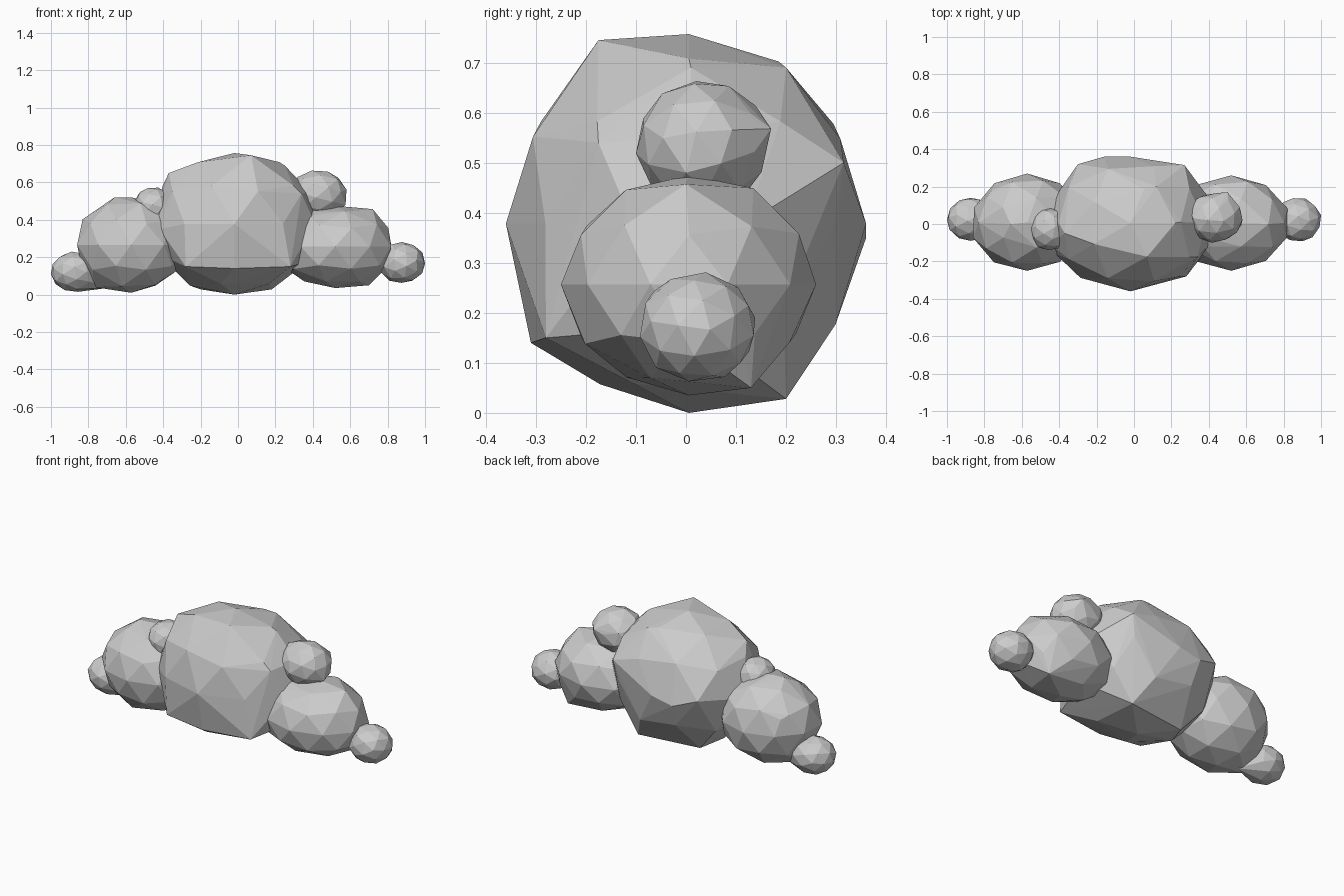
import bpy, bmesh, random
from mathutils import Vector, Euler

if "Cube" in bpy.data.objects:
    bpy.data.objects.remove(bpy.data.objects["Cube"])

random.seed(4)


def lump(name, lo, hi, corners=(), turn=(0, 0, 0), rough=0.02):
    """Faceted boulder filling the box lo..hi, with optional pulled-out corners."""
    bm = bmesh.new()
    bmesh.ops.create_icosphere(bm, subdivisions=2, radius=1)
    rot = Euler(turn).to_matrix()
    pts = [rot @ v.co * (1 + random.uniform(-rough, rough)) for v in bm.verts]
    bm.free()
    # fit exactly to the box
    for a in range(3):
        p0, p1 = min(p[a] for p in pts), max(p[a] for p in pts)
        for p in pts:
            p[a] = lo[a] + (p[a] - p0) / (p1 - p0) * (hi[a] - lo[a])
    # convex skin: corners swallow nearby points and leave broad facets
    bm = bmesh.new()
    for p in pts + [Vector(c) for c in corners]:
        bm.verts.new(p)
    bmesh.ops.convex_hull(bm, input=bm.verts[:])
    bmesh.ops.delete(bm, geom=[v for v in bm.verts if not v.link_faces], context='VERTS')
    bmesh.ops.recalc_face_normals(bm, faces=bm.faces[:])
    mesh = bpy.data.meshes.new(name)
    bm.to_mesh(mesh)
    bm.free()
    ob = bpy.data.objects.new(name, mesh)
    bpy.context.collection.objects.link(ob)
    return ob


# Large central puff
lump("center_puff", (-0.45, -0.36, 0.0), (0.415, 0.36, 0.757),
     corners=[(0.07, -0.175, 0.745), (0.34, -0.175, 0.54), (0.25, 0.01, 0.69),
              (-0.37, -0.05, 0.65), (-0.02, -0.31, 0.14), (0.12, 0.2, 0.69),
              (0.28, -0.28, 0.15), (-0.28, -0.28, 0.15), (-0.42, -0.16, 0.35),
              (-0.3, 0.32, 0.4), (-0.16, 0.36, 0.35), (0.27, 0.315, 0.5),
              (0.18, 0.2, 0.028), (-0.2, 0.15, 0.028)])

# Medium side puffs, sunk into the central one
lump("left_puff", (-0.86, -0.25, 0.01), (-0.28, 0.27, 0.52),
     corners=[(-0.45, 0.0, 0.49), (-0.76, 0.18, 0.36), (-0.66, 0.0, 0.52),
              (-0.8, -0.02, 0.4), (-0.77, 0.0, 0.04)])
lump("right_puff", (0.21, -0.25, 0.035), (0.82, 0.26, 0.475),
     corners=[(0.72, 0.0, 0.457), (0.37, -0.12, 0.42), (0.7, 0.13, 0.05),
              (0.8, 0.0, 0.17)])

# Small end puffs
lump("left_end_puff", (-1.0, -0.09, 0.015), (-0.74, 0.14, 0.23),
     turn=(0.4, 0.3, 0.2), corners=[(-0.70, 0.02, 0.035)])
lump("right_end_puff", (0.755, -0.092, 0.063), (1.0, 0.138, 0.281), turn=(0.2, 0.5, 0.3))

# Small upper puffs
lump("upper_right_puff", (0.28, -0.1, 0.41), (0.58, 0.165, 0.663),
     turn=(0.3, 0.2, 0.6), corners=[(0.5, 0.17, 0.568), (0.575, 0.0, 0.48)])
lump("upper_left_puff", (-0.555, -0.14, 0.37), (-0.35, 0.085, 0.572), turn=(0.5, 0.1, 0.2))
